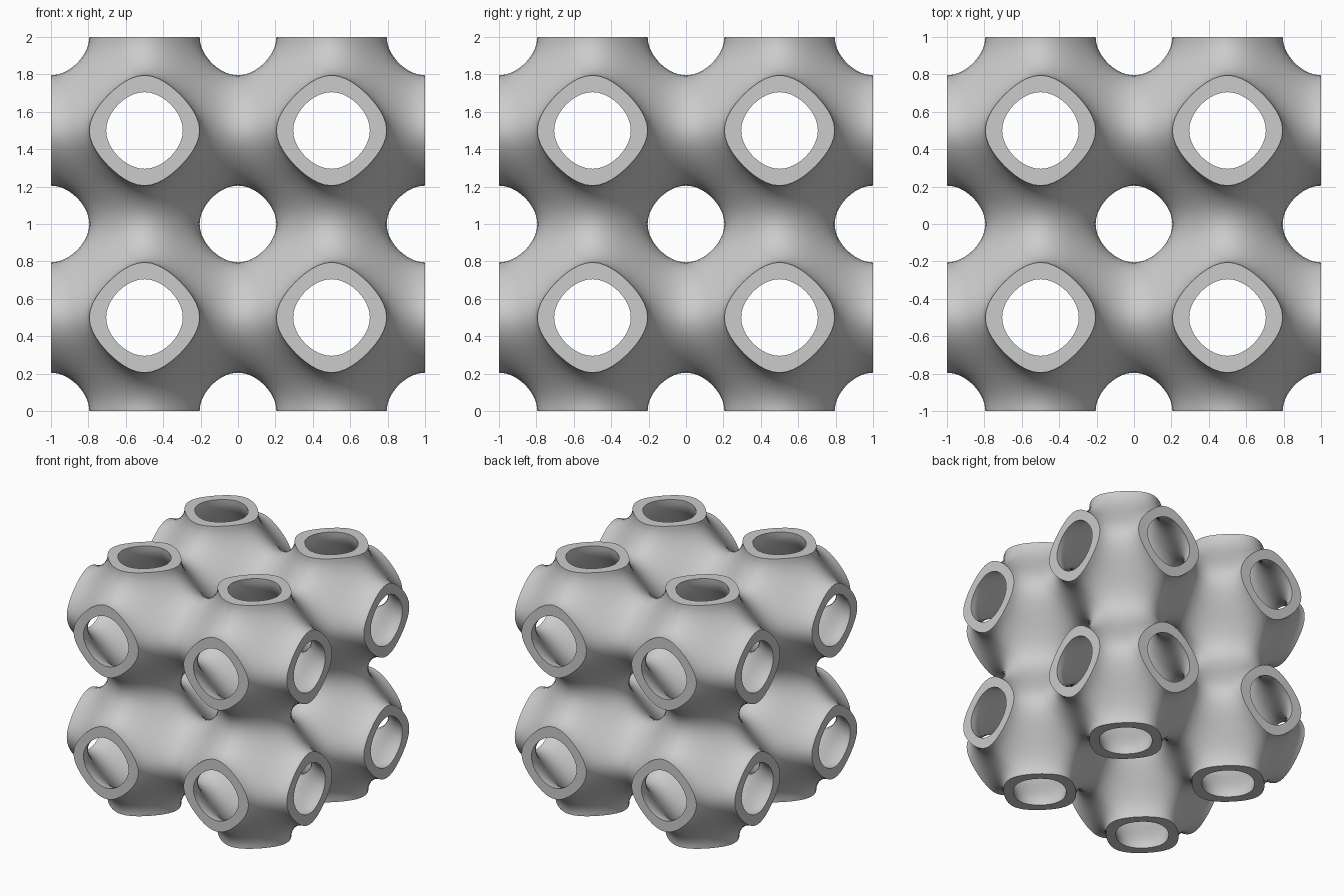
import bpy
import bmesh
from math import cos, sin, pi, radians
from mathutils import Vector

if "Cube" in bpy.data.objects:
    bpy.data.objects.remove(bpy.data.objects["Cube"], do_unlink=True)

SEGMENTS = 48    # points around each tube mouth
RINGS = 10       # rows from a mouth to the border with the next mouth
LEVEL = 0.28     # half the wall thickness, as a field value
HALF = 0.5       # half the width of one cell


def field(p):
    return sum(cos(2 * pi * c) for c in p)


def solve(ray, level, base=Vector((0, 0, 0))):
    """Point along the ray where the field falls to the level."""
    low, high = 0.0, HALF / max(abs(c) for c in ray)
    for _ in range(36):
        mid = (low + high) / 2
        if field(base + ray * mid) > level:
            low = mid
        else:
            high = mid
    return base + ray * low


def mouth_patch(level):
    """Grid of points round the upper mouth of one cell, by row and angle."""
    columns = []
    for i in range(SEGMENTS):
        a = 2 * pi * i / SEGMENTS
        flat = Vector((cos(a), sin(a), 0))
        rim = solve(flat, level, Vector((0, 0, HALF)))
        border = solve(flat + Vector((0, 0, max(abs(flat.x), abs(flat.y)))), level)
        column = [rim]
        for j in range(1, RINGS):
            column.append(solve(rim.lerp(border, j / RINGS), level))
        columns.append(column + [border])
    return [list(row) for row in zip(*columns)]


def turn(p, axis, side):
    """Turn a point from the upper mouth to any of the six mouths."""
    q = (p.x, p.y, p.z * side)
    return Vector([q[(k + 2 - axis) % 3] for k in range(3)])


def join_rows(bm, a, b):
    for i in range(SEGMENTS):
        n = (i + 1) % SEGMENTS
        bm.faces.new((a[i], a[n], b[n], b[i]))


# Two skins of each cell, closed by flat rims on the outside of the block
patches = [mouth_patch(-LEVEL), mouth_patch(LEVEL)]
bm = bmesh.new()
signs = (-1, 1)
for cell in [(x, y, z) for x in signs for y in signs for z in signs]:
    centre = Vector(cell) * HALF + Vector((0, 0, 1))
    for axis in range(3):
        for side in signs:
            rims = []
            for patch in patches:
                rows = [[bm.verts.new(centre + turn(p, axis, side)) for p in row]
                        for row in patch]
                for a, b in zip(rows, rows[1:]):
                    join_rows(bm, a, b)
                rims.append(rows[0])
            if side == cell[axis]:
                join_rows(bm, *rims)

bmesh.ops.remove_doubles(bm, verts=bm.verts, dist=0.0005)
bmesh.ops.recalc_face_normals(bm, faces=bm.faces)
mesh = bpy.data.meshes.new("lattice_shell")
bm.to_mesh(mesh)
bm.free()

# Single grey finish
grey = bpy.data.materials.new("light_grey")
grey.use_nodes = True
colour = (0.6, 0.6, 0.6, 1)
grey.diffuse_color = colour
grey.node_tree.nodes["Principled BSDF"].inputs["Base Color"].default_value = colour
mesh.materials.append(grey)

shell = bpy.data.objects.new("lattice_shell", mesh)
bpy.context.collection.objects.link(shell)
bpy.ops.object.select_all(action="DESELECT")
shell.select_set(True)
bpy.context.view_layer.objects.active = shell
bpy.ops.object.shade_smooth_by_angle(angle=radians(35))
